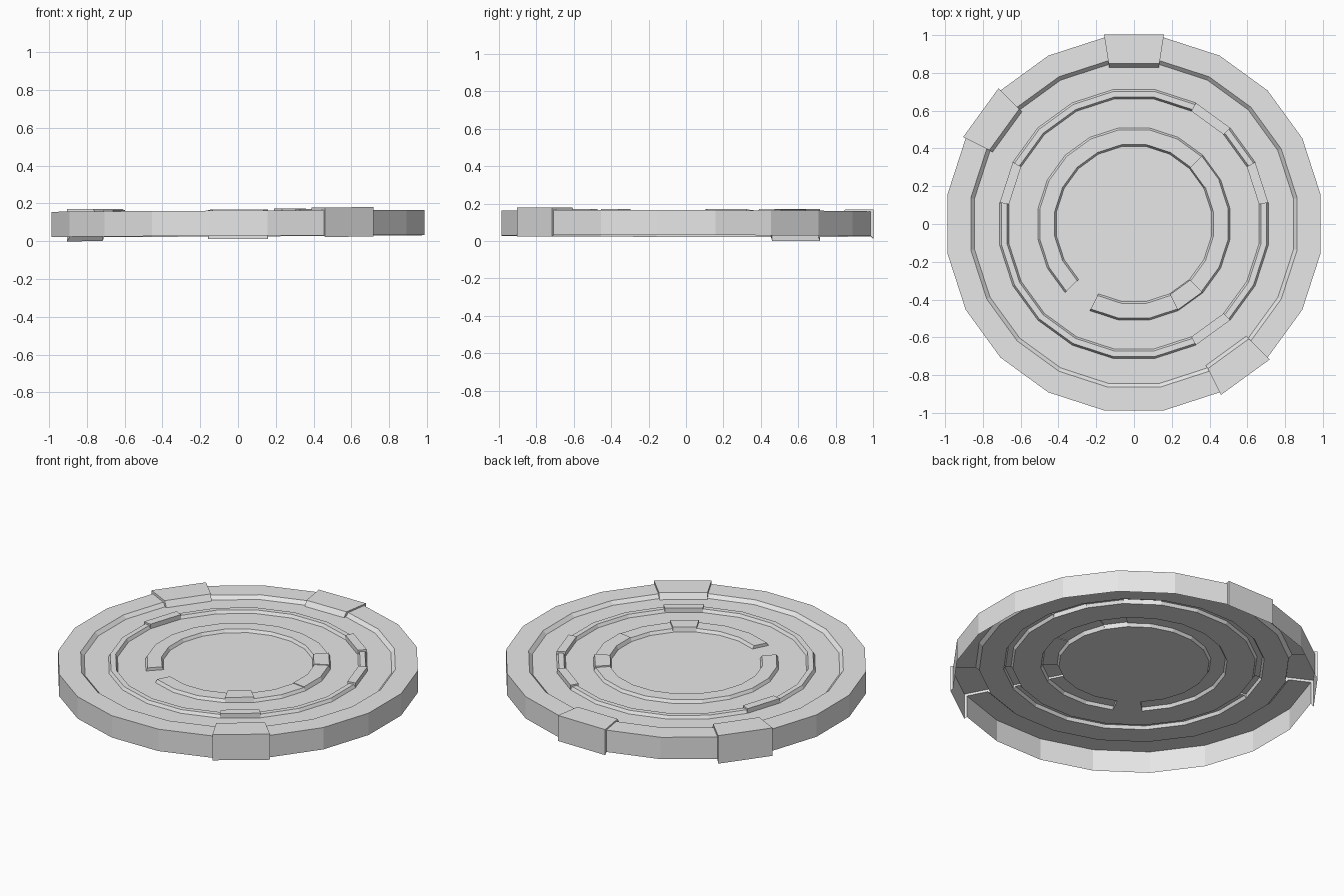
import bpy
import math

cube = bpy.data.objects.get("Cube")
if cube:
    bpy.data.objects.remove(cube, do_unlink=True)

SIDES = 20
FLOOR = 0.14
RIDGE = 0.158

grey = bpy.data.materials.new("plain_grey")
grey.use_nodes = True
grey.diffuse_color = (0.8, 0.8, 0.8, 1)
grey.node_tree.nodes["Principled BSDF"].inputs["Base Color"].default_value = (0.8, 0.8, 0.8, 1)


def place(point, step):
    """Turn a (radius, height) point to a corner of the slightly tilted disc."""
    r, z = point
    a = math.radians(9 + 18 * step)
    x, y = r * math.cos(a), r * math.sin(a)
    return (x, y, z + 0.005 * x - 0.002 * y)


def segment_ring(name, profile, special=None):
    """Thin-skinned ring of flat segments; special segments get their own profile."""
    special = special or {}
    verts, faces, index = [], [], {}

    def vert(p):
        key = tuple(round(c, 5) for c in p)
        if key not in index:
            index[key] = len(verts)
            verts.append(key)
        return index[key]

    def quad(points):
        ids = list(dict.fromkeys(vert(p) for p in points))
        if len(ids) > 2:
            faces.append(ids)

    for s in range(SIDES):
        cur = special.get(s, profile)
        prev = special.get((s - 1) % SIDES, profile)
        for i in range(len(profile) - 1):
            # Skin of the segment
            quad([place(cur[i], s), place(cur[i + 1], s),
                  place(cur[i + 1], s + 1 if s + 1 < SIDES else 0),
                  place(cur[i], s + 1 if s + 1 < SIDES else 0)])
            # Step up or down from the previous segment
            if cur is not prev:
                quad([place(prev[i], s), place(prev[i + 1], s),
                      place(cur[i + 1], s), place(cur[i], s)])
    mesh = bpy.data.meshes.new(name)
    mesh.from_pydata(verts, [], faces)
    mesh.materials.append(grey)
    mesh.update()
    obj = bpy.data.objects.new(name, mesh)
    bpy.context.collection.objects.link(obj)
    return obj


def ridge(inner, outer, top, grow=0.0):
    """Raised band with sloping walls."""
    return [(inner, FLOOR), (inner + 0.01 - grow, top),
            (outer - 0.01 + grow, top), (outer, FLOOR)]


def block(top, bottom):
    """Raised clamp that wraps the rim."""
    return [(0.84, FLOOR), (0.86, top), (1.015, top), (1.015, bottom)]


# Floor panels between the raised bands
segment_ring("centre_floor", [(0, FLOOR), (0.415, FLOOR)])
segment_ring("middle_floor", [(0.515, FLOOR), (0.67, FLOOR)])
segment_ring("outer_floor", [(0.72, FLOOR), (0.855, FLOOR)])

# Inner band with one gap and a few raised segments
segment_ring("inner_band", ridge(0.415, 0.515, RIDGE), {
    12: ridge(0.415, 0.515, FLOOR),
    16: ridge(0.415, 0.515, RIDGE + 0.012, 0.005),
    1: ridge(0.415, 0.515, RIDGE + 0.008, 0.003),
    19: ridge(0.415, 0.515, RIDGE + 0.004),
    0: ridge(0.415, 0.515, RIDGE + 0.004)})

# Middle band with four raised segments
raised = ridge(0.67, 0.72, RIDGE + 0.01, 0.01)
segment_ring("middle_band", ridge(0.67, 0.72, RIDGE), {s: raised for s in (0, 2, 8, 16)})

# Rim with its skirt and three clamps, open underneath
segment_ring("rim", [(0.855, FLOOR), (0.875, 0.16), (1.0, 0.16), (1.0, 0.027)], {
    4: block(0.169, 0.014),
    7: block(0.175, 0.005),
    16: block(0.175, 0.019)})
